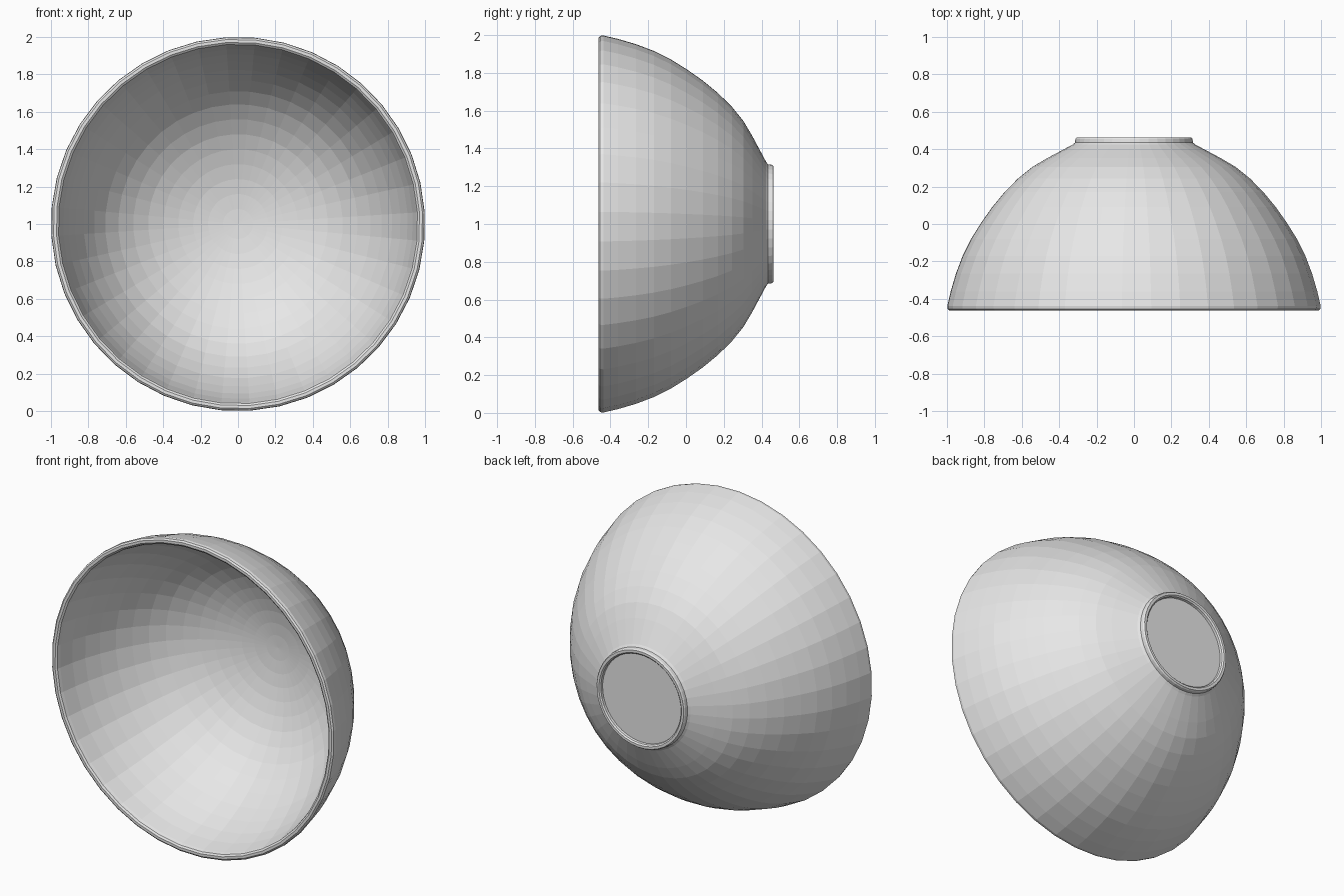
import bpy, bmesh, math

if "Cube" in bpy.data.objects:
    bpy.data.objects.remove(bpy.data.objects["Cube"])

SEGMENTS = 40
OFFSET = math.radians(3.7)

mat = bpy.data.materials.new("light grey")
mat.diffuse_color = (0.8, 0.8, 0.8, 1)
mat.use_nodes = True
mat.node_tree.nodes["Principled BSDF"].inputs["Base Color"].default_value = mat.diffuse_color


def lathe(name, profile):
    """Spin (radius, y) points around the y axis through z = 1."""
    bm = bmesh.new()
    rings = []
    for r, y in profile:
        if r == 0:
            rings.append([bm.verts.new((0, y, 1))] * SEGMENTS)
            continue
        ring = []
        for i in range(SEGMENTS):
            a = OFFSET + 2 * math.pi * i / SEGMENTS
            ring.append(bm.verts.new((r * math.cos(a), y, 1 + r * math.sin(a))))
        rings.append(ring)
    for a, b in zip(rings, rings[1:]):
        for i in range(SEGMENTS):
            j = (i + 1) % SEGMENTS
            corners = list(dict.fromkeys((a[i], a[j], b[j], b[i])))
            bm.faces.new(corners)
    bmesh.ops.recalc_face_normals(bm, faces=bm.faces)
    mesh = bpy.data.meshes.new(name)
    bm.to_mesh(mesh)
    bm.free()
    mesh.materials.append(mat)
    obj = bpy.data.objects.new(name, mesh)
    bpy.context.collection.objects.link(obj)
    return obj


# Inside of the bowl, from its centre out to the rim
inner = [(0, 0.405), (0.08, 0.402), (0.16, 0.394), (0.24, 0.38), (0.32, 0.359),
         (0.40, 0.331), (0.48, 0.295), (0.56, 0.246), (0.64, 0.184),
         (0.71, 0.112), (0.77, 0.03), (0.825, -0.06), (0.87, -0.155),
         (0.908, -0.25), (0.935, -0.34), (0.955, -0.435)]
# Rounded rim
rim = [(0.961, -0.455), (0.972, -0.463), (0.988, -0.463), (0.998, -0.455), (1.0, -0.438)]
# Outside wall
outer = [(0.982, -0.36), (0.954, -0.265), (0.918, -0.17), (0.873, -0.08),
         (0.82, 0.005), (0.76, 0.09), (0.694, 0.17), (0.622, 0.243),
         (0.545, 0.305), (0.465, 0.352), (0.39, 0.392), (0.33, 0.424)]
# Foot ring with a shallow recessed base
foot = [(0.316, 0.435), (0.314, 0.455), (0.308, 0.463), (0.292, 0.463),
        (0.284, 0.455), (0.282, 0.44), (0, 0.44)]

lathe("bowl", inner + rim + outer + foot)
